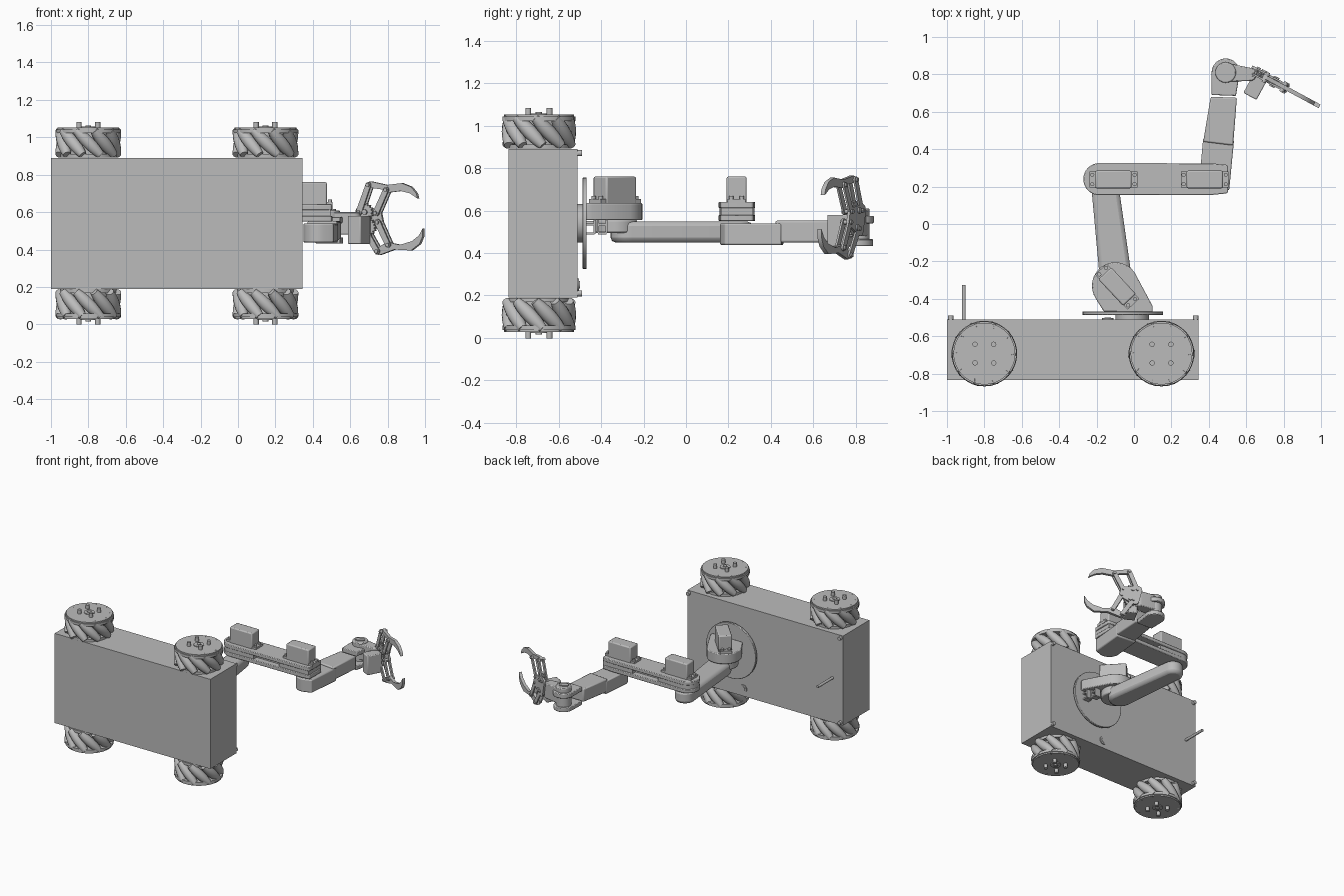
import bpy, bmesh, math
from mathutils import Matrix, Vector
from mathutils.geometry import convex_hull_2d

old = bpy.data.objects.get("Cube")
if old:
    bpy.data.objects.remove(old, do_unlink=True)

grey = bpy.data.materials.new("plain_grey")
grey.use_nodes = True
grey.diffuse_color = (0.5, 0.5, 0.5, 1)
grey.node_tree.nodes["Principled BSDF"].inputs["Base Color"].default_value = (0.5, 0.5, 0.5, 1)
I = Matrix.Identity(4)


def finish(name, bm, matrix=I, bevel=0, smooth=True):
    bmesh.ops.recalc_face_normals(bm, faces=bm.faces)
    me = bpy.data.meshes.new(name)
    bm.to_mesh(me)
    bm.free()
    me.materials.append(grey)
    ob = bpy.data.objects.new(name, me)
    bpy.context.collection.objects.link(ob)
    ob.matrix_world = matrix
    if bevel:
        mod = ob.modifiers.new("Bevel", "BEVEL")
        mod.width, mod.segments, mod.limit_method = bevel, 2, "ANGLE"
    if smooth:
        bpy.ops.object.select_all(action="DESELECT")
        ob.select_set(True)
        bpy.context.view_layer.objects.active = ob
        bpy.ops.object.shade_smooth_by_angle(angle=math.radians(32))
    return ob


def add_box(bm, lo, hi):
    lo, hi = Vector(lo), Vector(hi)
    size = Matrix.Diagonal((*(hi - lo), 1))
    bmesh.ops.create_cube(bm, size=1, matrix=Matrix.Translation((lo + hi) / 2) @ size)


def add_cyl(bm, x, y, r, z0, z1, seg=24):
    bmesh.ops.create_cone(bm, cap_ends=True, segments=seg, radius1=r, radius2=r,
                          depth=z1 - z0, matrix=Matrix.Translation((x, y, (z0 + z1) / 2)))


def add_prism(bm, pts, z0, z1):
    face = bm.faces.new([bm.verts.new((x, y, z0)) for x, y in pts])
    moved = bmesh.ops.extrude_face_region(bm, geom=[face])["geom"]
    bmesh.ops.translate(bm, vec=(0, 0, z1 - z0), verts=[g for g in moved if isinstance(g, bmesh.types.BMVert)])


def hull(*circles):
    """Outline wrapped around circles given as x, y, radius."""
    pts = [Vector((x + r * math.cos(a * math.tau / 32), y + r * math.sin(a * math.tau / 32)))
           for x, y, r in circles for a in range(32 if r else 1)]
    return [pts[i] for i in convex_hull_2d(pts)]


def box(name, lo, hi, matrix=I, bevel=0):
    bm = bmesh.new()
    add_box(bm, lo, hi)
    return finish(name, bm, matrix, bevel)


def cyl(name, x, y, r, z0, z1, matrix=I, bevel=0):
    bm = bmesh.new()
    add_cyl(bm, x, y, r, z0, z1, 48)
    return finish(name, bm, matrix, bevel)


def prism(name, pts, z0, z1, matrix=I, bevel=0):
    bm = bmesh.new()
    add_prism(bm, pts, z0, z1)
    return finish(name, bm, matrix, bevel)


# Chassis
box("chassis", (-1, -0.835, 0.19), (0.345, -0.51, 0.89))
# Frame for parts that stand on the rear deck: local z points along +y
deck = Matrix(((1, 0, 0, 0), (0, 0, 1, 0), (0, -1, 0, 0), (0, 0, 0, 1)))
for x in (-0.98, 0.33):
    for z in (0.21, 0.87):
        cyl("corner_post", x, -z, 0.014, -0.53, -0.49, deck)
cyl("antenna", -0.91, -0.54, 0.01, -0.52, -0.325, deck)
cyl("turntable_post", -0.01, -0.54, 0.09, -0.52, -0.48, deck)
cyl("turntable_disc", -0.06, -0.54, 0.215, -0.487, -0.468, deck, 0.003)
bm = bmesh.new()
for r, h in ((0.03, 0.503), (0.018, 0.5)):
    add_cyl(bm, -0.14, -0.25, r, -0.52, -h)
finish("cable_grommet", bm, deck)


# Wheels with slanted rollers between two rims
def wheel(name, x, y, z, out):
    place = Matrix.Translation((x, y, z)) @ Matrix.Diagonal((1, 1, out, 1))
    bm = bmesh.new()
    add_cyl(bm, 0, 0, 0.115, -0.07, 0.07, 40)
    for r, z0, z1 in ((0.165, 0.068, 0.08), (0.172, 0.05, 0.07),
                      (0.15, -0.08, -0.06), (0.037, 0.07, 0.086), (0.015, 0.08, 0.092)):
        add_cyl(bm, 0, 0, r, z0, z1, 48)
    for sx in (-0.05, 0.05):
        for sy in (-0.05, 0.05):
            add_cyl(bm, sx, sy, 0.014, 0.07, 0.11, 16)
    bmesh.ops.transform(bm, matrix=place, verts=bm.verts)
    finish(name + "_hub", bm)
    bm = bmesh.new()
    rings, seg, count = 7, 14, 10
    for k in range(count):
        a = math.tau * (k + 0.5) / count
        radial = Vector((math.cos(a), math.sin(a), 0))
        axis = Vector((-math.sin(a), math.cos(a), -1)).normalized()
        side = axis.cross(radial)
        loops = []
        for i in range(rings):
            t = 2 * i / (rings - 1) - 1
            r = 0.034 - 0.012 * t * t
            c = Vector((x, y, z)) + radial * 0.141 + axis * t * 0.093
            loops.append([bm.verts.new(c + r * (radial * math.cos(b) + side * math.sin(b)))
                          for b in (j * math.tau / seg for j in range(seg))])
        for p, q in zip(loops, loops[1:]):
            for j in range(seg):
                bm.faces.new((p[j], p[j - 1], q[j - 1], q[j]))
        bm.faces.new(loops[0])
        bm.faces.new(loops[-1])
    finish(name + "_rollers", bm)


for x, end in ((-0.80, "rear"), (0.147, "lead")):
    wheel(end + "_upper_wheel", x, -0.693, 0.972, 1)
    wheel(end + "_lower_wheel", x, -0.693, 0.108, -1)


# Servo motor: body, mounting flange and screws
def servo(name, x, y, angle):
    place = Matrix.Translation((x, y, 0)) @ Matrix.Rotation(math.radians(angle), 4, "Z")
    box(name + "_body", (-0.097, -0.047, 0.6), (0.097, 0.047, 0.76), place, 0.008)
    bm = bmesh.new()
    add_box(bm, (-0.128, -0.042, 0.635), (0.128, 0.042, 0.655))
    for sx in (-0.113, 0.113):
        for sy in (-0.025, 0.025):
            add_cyl(bm, sx, sy, 0.011, 0.65, 0.668, 12)
    finish(name + "_flange", bm, place)


# Shoulder bracket and its clevis blocks
prism("shoulder_bracket", hull((-0.1, -0.33, 0.125), (0.1, -0.44, 0), (0.1, -0.47, 0), (-0.16, -0.47, 0)),
      0.555, 0.635, bevel=0.006)
servo("shoulder_servo", -0.09, -0.335, -47)
for y, s, x in ((-0.452, 0.022, 0.03), (-0.395, 0.02, 0.0)):
    bm = bmesh.new()
    z = 0.513
    for e in (-1, 1):
        add_box(bm, (x, y + e * s - 0.005, z - s), (x + 0.05, y + e * s + 0.005, z + 0.045))
        add_box(bm, (x, y - s, z + e * s - 0.005), (x + 0.05, y + s, z + e * s + 0.005))
    finish("clevis_frame", bm)
cyl("shoulder_pivot", -0.1, -0.33, 0.1, 0.495, 0.556, bevel=0.008)

# Upper arm
prism("upper_arm", hull((-0.1, -0.27, 0.085), (-0.16, 0.24, 0.072)), 0.45, 0.548, bevel=0.022)

# Forearm: two cheek plates joined by end blocks and a web
ends = ((-0.185, 0.24, 0.086), (0.42, 0.24, 0.084), (0.49, 0.175, 0.012), (0.49, 0.305, 0.012))
prism("forearm_lower_plate", hull(*ends), 0.55, 0.58, bevel=0.004)
prism("forearm_upper_plate", hull(*ends), 0.612, 0.64, bevel=0.004)
prism("forearm_elbow_block", hull((-0.185, 0.24, 0.082), (0.02, 0.165, 0), (0.02, 0.315, 0)), 0.57, 0.62)
box("forearm_web", (0, 0.2, 0.57), (0.3, 0.28, 0.62))
box("forearm_wrist_block", (0.24, 0.165, 0.57), (0.495, 0.315, 0.62))
servo("elbow_servo", -0.11, 0.238, 0)
servo("forearm_servo", 0.378, 0.238, 0)

# Wrist link
prism("wrist_link_lower", hull((0.43, 0.24, 0.08), (0.5, 0.19, 0.01), (0.37, 0.46, 0), (0.535, 0.45, 0)),
      0.437, 0.54, bevel=0.008)
prism("wrist_link_upper", [(0.37, 0.44), (0.53, 0.42), (0.55, 0.675), (0.41, 0.68)], 0.45, 0.552, bevel=0.008)
prism("wrist_lower_fork", hull((0.49, 0.81, 0.072), (0.415, 0.69, 0), (0.545, 0.685, 0)), 0.432, 0.465, bevel=0.005)
prism("wrist_upper_fork", hull((0.49, 0.81, 0.075), (0.415, 0.69, 0), (0.545, 0.685, 0)), 0.54, 0.575, bevel=0.005)
cyl("wrist_hub", 0.49, 0.81, 0.055, 0.44, 0.61, bevel=0.006)
prism("wrist_slot", hull((0.475, 0.8, 0.018), (0.505, 0.815, 0.018)), 0.6, 0.618)
prism("gripper_neck", hull((0.49, 0.81, 0.05), (0.62, 0.8, 0.035)), 0.48, 0.6, bevel=0.006)

# Gripper frame: local x along the jaw, local y up, local z through the plate
U, V = Vector((0.88, -0.475, 0)), Vector((0, 0, 1))
W = U.cross(V)
grip = Matrix(((U.x, V.x, W.x, 0.62), (U.y, V.y, W.y, 0.83), (U.z, V.z, W.z, 0), (0, 0, 0, 1)))


def g(x, z, *r):
    return ((x - 0.62) / 0.88, z, *r)


box("gripper_servo", (0.03, 0.43, 0.015), (0.11, 0.58, 0.13), grip, 0.006)
prism("gripper_palm", hull(g(0.65, 0.6, 0.03), g(0.745, 0.595, 0.018), g(0.755, 0.545, 0.018), g(0.67, 0.51, 0.03)),
      -0.022, -0.008, grip)
for x, z in ((0.685, 0.6), (0.70, 0.52)):
    gear = [(x0 + r * math.cos(i * math.tau / 56), z0 + r * math.sin(i * math.tau / 56))
            for x0, z0 in (g(x, z),) for i in range(56) for r in ((0.046 if i % 4 < 2 else 0.037),)]
    prism("gripper_gear", gear, -0.006, 0.012, grip)
    cyl("gear_pin", *g(x, z), 0.014, -0.03, 0.022, grip)

rods = (((0.655, 0.60), (0.705, 0.745)), ((0.745, 0.595), (0.80, 0.72)),
        ((0.68, 0.515), (0.752, 0.39)), ((0.755, 0.545), (0.81, 0.425)))
for a, b in rods:
    for w in (-0.022, 0.012):
        prism("finger_rod", hull(g(*a, 0.017), g(*b, 0.015)), w, w + 0.01, grip)
    for p in (a, b):
        cyl("rod_pin", *g(*p), 0.01, -0.03, 0.03, grip)

# Curved jaws
upper = [(0.69, 0.755), (0.71, 0.765), (0.80, 0.745), (0.88, 0.755), (0.93, 0.735), (0.958, 0.7),
         (0.965, 0.672), (0.925, 0.7), (0.875, 0.713), (0.81, 0.705), (0.77, 0.722), (0.70, 0.732)]
lower = [(0.74, 0.375), (0.76, 0.37), (0.84, 0.4), (0.93, 0.395), (0.975, 0.43), (0.992, 0.47),
         (0.992, 0.512), (0.972, 0.475), (0.935, 0.445), (0.87, 0.425), (0.80, 0.44), (0.745, 0.405)]
for name, pts in (("upper_jaw", upper), ("lower_jaw", lower)):
    prism(name, [g(*p) for p in pts], -0.011, 0.011, grip)
